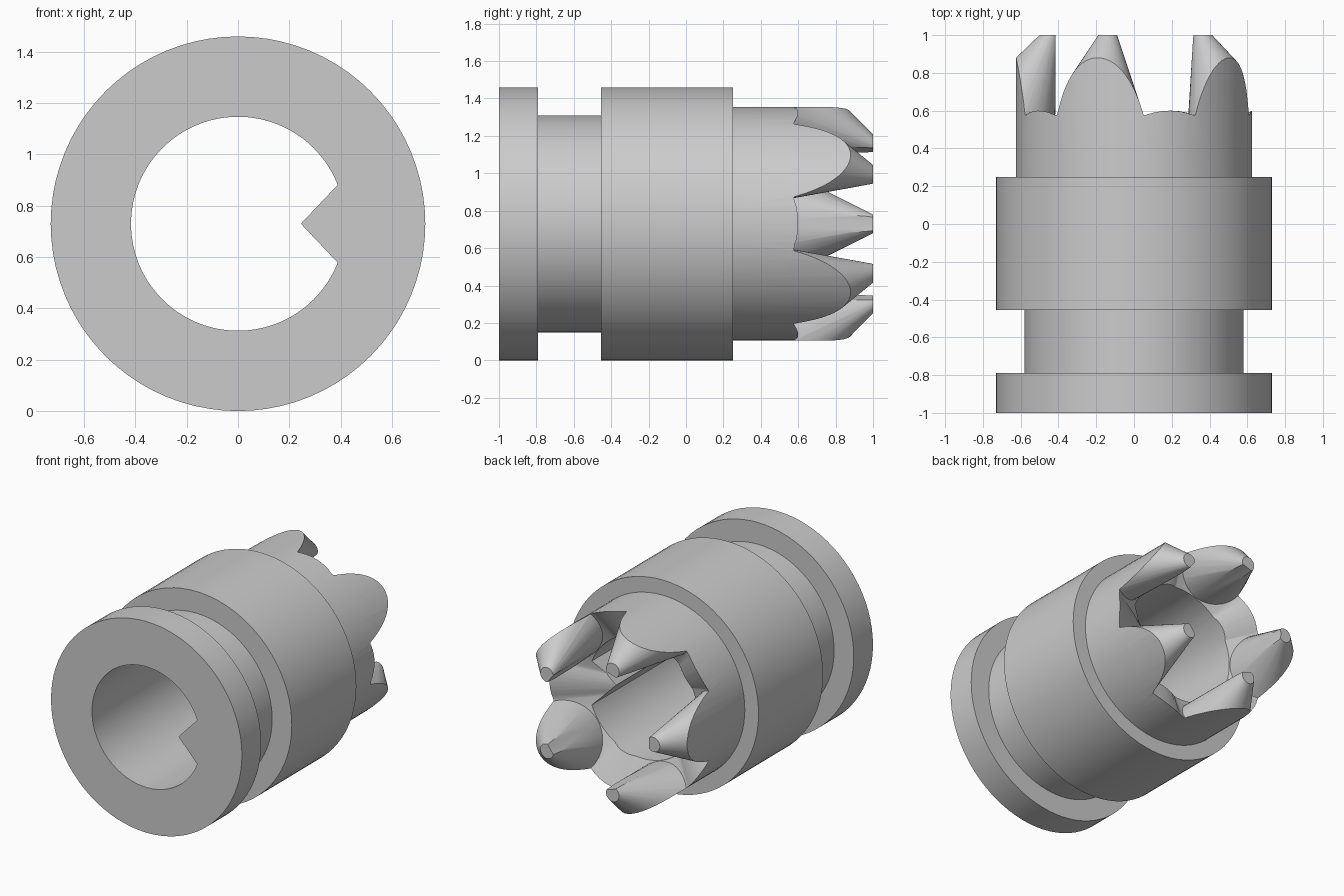
import bpy, bmesh
from math import sin, cos, pi, radians, atan2
from mathutils import Vector

AXIS_Z = 0.73
SEGS = 80
TEETH = 5
FIRST_TOOTH = 36

cube = bpy.data.objects.get("Cube")
if cube:
    bpy.data.objects.remove(cube, do_unlink=True)

steel = bpy.data.materials.new("grey_steel")
steel.use_nodes = True
GREY = (0.6, 0.6, 0.6, 1)
steel.diffuse_color = GREY
steel.node_tree.nodes["Principled BSDF"].inputs["Base Color"].default_value = GREY


def polar(r, deg, y):
    a = radians(deg)
    return Vector((r * cos(a), y, AXIS_Z + r * sin(a)))


def loft(name, rings, closed=False):
    """Skin a list of equal-length point rings; cap the ends unless closed."""
    bm = bmesh.new()
    rows = [[bm.verts.new(p) for p in ring] for ring in rings]
    n = len(rows[0])
    pairs = list(zip(rows, rows[1:]))
    if closed:
        pairs.append((rows[-1], rows[0]))
    else:
        bm.faces.new(rows[0])
        bm.faces.new(rows[-1])
    for a, b in pairs:
        for i in range(n):
            j = (i + 1) % n
            bm.faces.new((a[i], a[j], b[j], b[i]))
    bmesh.ops.recalc_face_normals(bm, faces=bm.faces)
    mesh = bpy.data.meshes.new(name)
    bm.to_mesh(mesh)
    bm.free()
    mesh.materials.append(steel)
    obj = bpy.data.objects.new(name, mesh)
    bpy.context.collection.objects.link(obj)
    return obj


def cut(target, tool):
    """Subtract the tool from the target and discard the tool."""
    mod = target.modifiers.new("cut", 'BOOLEAN')
    mod.operation = 'DIFFERENCE'
    mod.solver = 'EXACT'
    mod.object = tool
    tool.hide_render = True
    bpy.ops.object.select_all(action='DESELECT')
    bpy.context.view_layer.objects.active = target
    target.select_set(True)
    bpy.ops.object.modifier_apply(modifier=mod.name)
    bpy.data.objects.remove(tool, do_unlink=True)


def circle(r, y):
    return [polar(r, 360 * i / SEGS, y) for i in range(SEGS)]


# Stepped outer body: collar, groove, wide band, toothed nose
profile = [(0.73, -1), (0.73, -0.79), (0.58, -0.79), (0.58, -0.455),
           (0.73, -0.455), (0.73, 0.25), (0.625, 0.25), (0.625, 1)]
body = loft("toothed_sleeve", [circle(r, y) for r, y in profile])

# Bore with a pointed key on the left side
KEY = 21.3
outline = [(0.417, KEY + (360 - 2 * KEY) * i / SEGS) for i in range(SEGS + 1)]
outline.append((0.245, 0))
cut(body, loft("bore_cutter", [[polar(r, a, y) for r, a in outline] for y in (-1.1, 1.1)]))


# Space around the teeth, with a floor that dips inward
def floor_y(r, deg):
    off = (deg - FIRST_TOOTH) % 72 - 36
    crown = 0.60 - 0.022 * min(1, abs(off) / 12) ** 2
    return crown + 0.5 * (r - 0.625)


STEP = 3
angles = [a for a in range(0, 360, STEP)]
gaps = loft("gap_cutter", [
    [polar(0.2, a, floor_y(0.2, a)) for a in angles],
    [polar(0.8, a, floor_y(0.8, a)) for a in angles],
    [polar(0.8, a, 1.2) for a in angles],
    [polar(0.2, a, 1.2) for a in angles]], closed=True)


# Leaning cones that leave the teeth standing
def tooth_ring(y, deg):
    drop = 1 - y
    centre = polar(0.45 + 0.54 * drop, deg, y)
    r = 0.05 + 0.5 * drop
    return [centre + Vector((r * cos(t), 0, r * sin(t)))
            for t in (radians(deg) + 2 * pi * i / 48 for i in range(48))]


for k in range(TEETH):
    a = FIRST_TOOTH + 72 * k
    cut(gaps, loft("tooth_cone", [tooth_ring(y, a) for y in (0.3, 1.05)]))
cut(body, gaps)

bpy.ops.object.select_all(action='DESELECT')
bpy.context.view_layer.objects.active = body
body.select_set(True)
bpy.ops.object.shade_smooth_by_angle(angle=radians(30))
